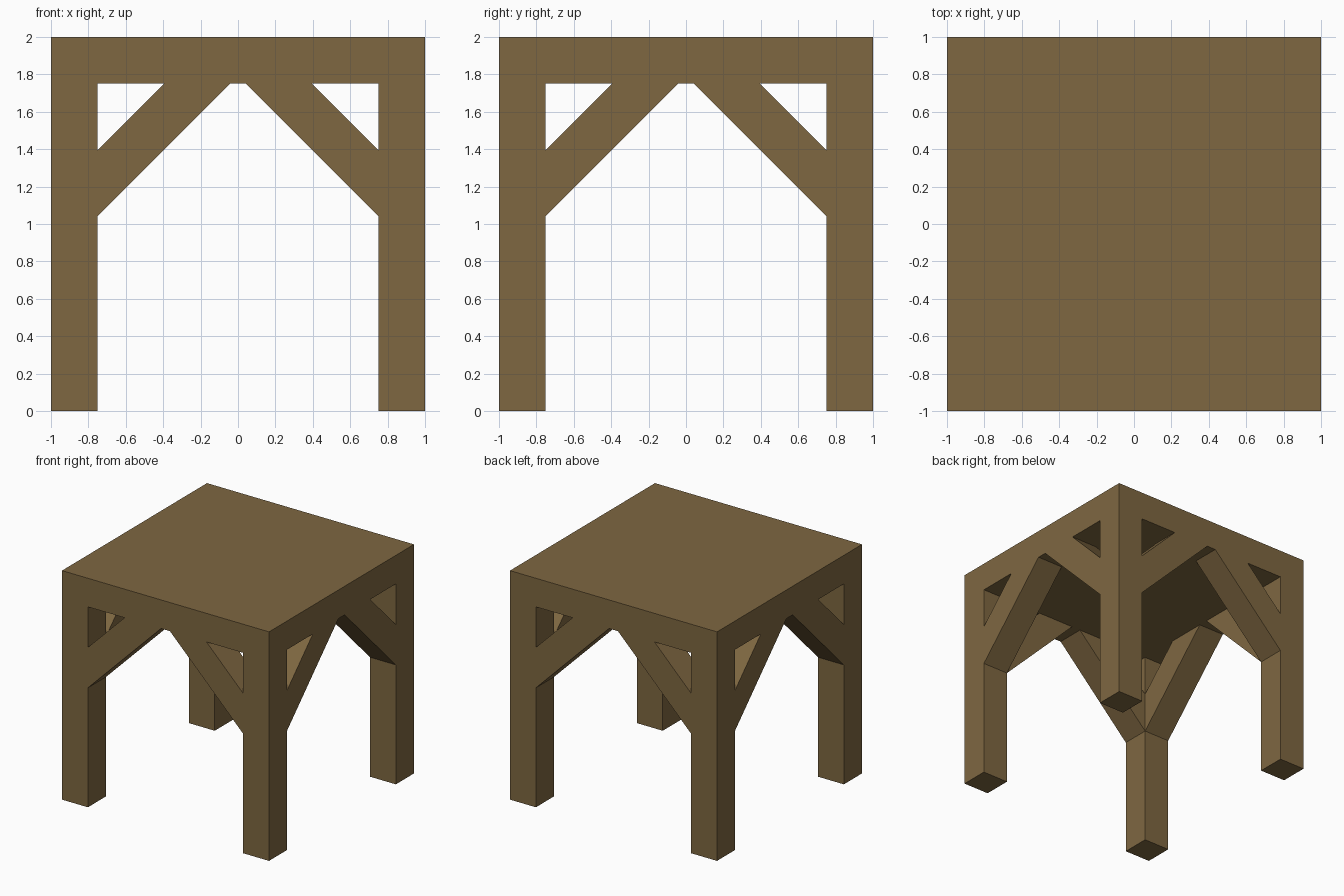
import bpy
import bmesh
from math import pi
from mathutils import Matrix, Vector

cube = bpy.data.objects.get("Cube")
if cube:
    bpy.data.objects.remove(cube, do_unlink=True)

HALF = 1.0        # half the table width
POST = 0.25       # thickness of every timber
UNDER = 1.75      # underside of the top
INNER = HALF - POST

# Single timber colour
wood = bpy.data.materials.new("brown_wood")
wood.use_nodes = True
COLOUR = (0.21, 0.136, 0.053, 1)
wood.diffuse_color = COLOUR
bsdf = wood.node_tree.nodes["Principled BSDF"]
bsdf.inputs["Base Color"].default_value = COLOUR
bsdf.inputs["Roughness"].default_value = 0.9


def add_prism(name, profile, y0, y1, turn=0.0):
    """Extrude an x-z profile from y0 to y1, then turn it about z."""
    bm = bmesh.new()
    face = bm.faces.new([bm.verts.new((x, y0, z)) for x, z in profile])
    new = bmesh.ops.extrude_face_region(bm, geom=[face])["geom"]
    verts = [v for v in new if isinstance(v, bmesh.types.BMVert)]
    bmesh.ops.translate(bm, verts=verts, vec=Vector((0, y1 - y0, 0)))
    bmesh.ops.rotate(bm, verts=bm.verts[:], cent=(0, 0, 0),
                     matrix=Matrix.Rotation(turn, 3, "Z"))
    bmesh.ops.recalc_face_normals(bm, faces=bm.faces[:])
    mesh = bpy.data.meshes.new(name)
    bm.to_mesh(mesh)
    bm.free()
    mesh.materials.append(wood)
    obj = bpy.data.objects.new(name, mesh)
    bpy.context.collection.objects.link(obj)
    return obj


def rect(x0, x1, z0, z1):
    return [(x0, z0), (x1, z0), (x1, z1), (x0, z1)]


# Thick square top
add_prism("table_top", rect(-HALF, HALF, UNDER, 2.0), -HALF, HALF)

# Diagonal brace profile, mitred against the post and the top
LONG, SHORT = 0.707, 0.354
brace = [(-INNER, UNDER - LONG), (-INNER + LONG, UNDER),
         (-INNER + SHORT, UNDER), (-INNER, UNDER - SHORT)]
mirrored = [(-x, z) for x, z in brace]

# Each side carries one post and a pair of braces
for i, side in enumerate(("front", "left", "back", "right")):
    turn = i * pi / 2
    add_prism(f"leg_{i + 1}", rect(-HALF, -INNER, 0, UNDER), -HALF, -INNER, turn)
    add_prism(f"{side}_brace_a", brace, -HALF, -INNER, turn)
    add_prism(f"{side}_brace_b", mirrored, -HALF, -INNER, turn)
